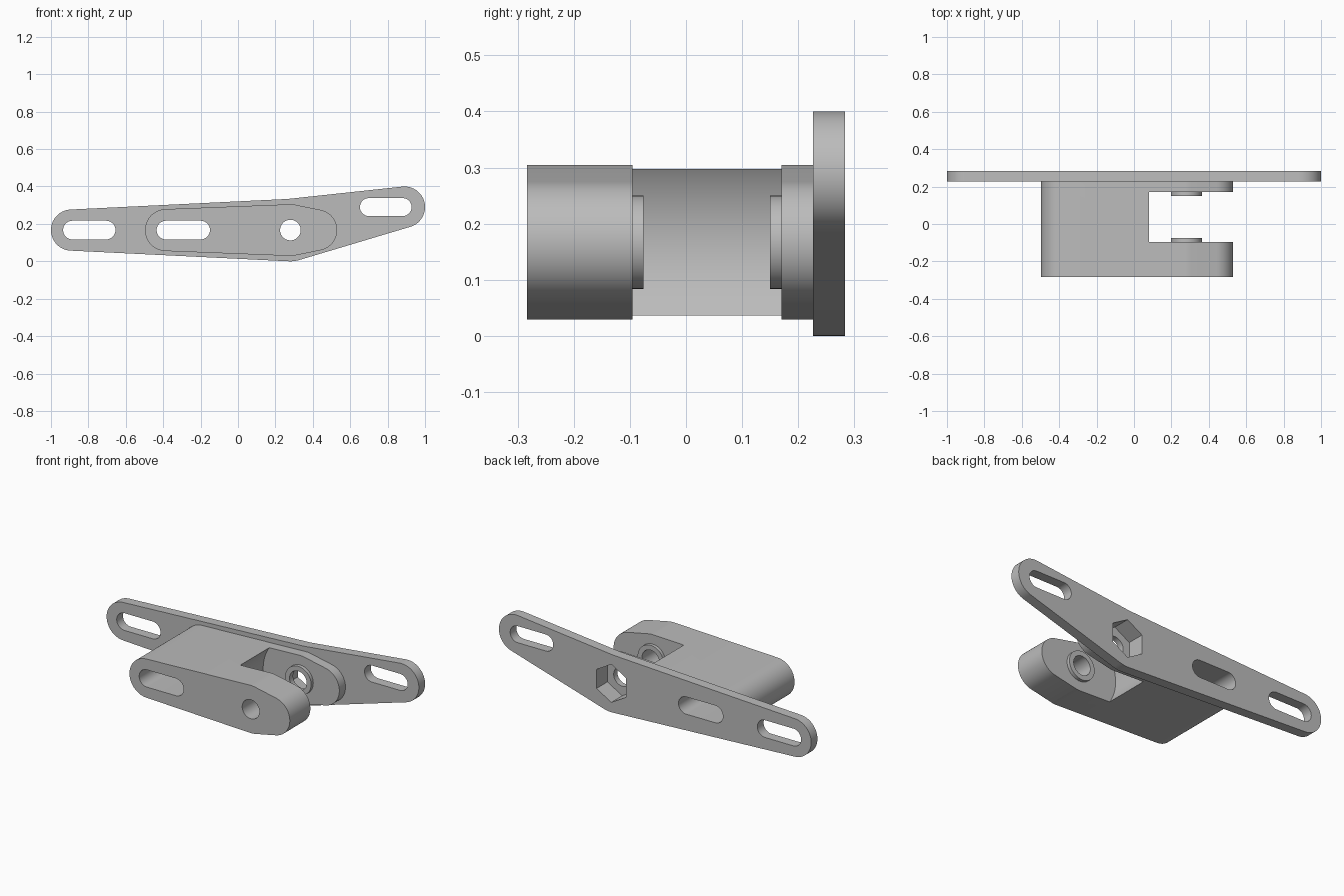
import bpy
import bmesh
from math import acos, atan2, cos, sin, hypot, pi, radians, ceil

if "Cube" in bpy.data.objects:
    bpy.data.objects.remove(bpy.data.objects["Cube"])

grey = bpy.data.materials.new("plain grey")
grey.use_nodes = True
tone = (0.5, 0.5, 0.5, 1)
grey.diffuse_color = tone
grey.node_tree.nodes["Principled BSDF"].inputs["Base Color"].default_value = tone

AXIS_Z = 0.167      # height of the pivot axis
PIVOT_X = 0.28


def belt(circles):
    """Outline of a belt running counter-clockwise round (x, z, radius) circles."""
    n = len(circles)
    normals = []
    for i, (x, z, r) in enumerate(circles):
        x2, z2, r2 = circles[(i + 1) % n]
        normals.append(atan2(z2 - z, x2 - x) - acos((r - r2) / hypot(x2 - x, z2 - z)))
    points = []
    for i, (x, z, r) in enumerate(circles):
        start = normals[i - 1]
        turn = (normals[i] - start + pi / 2) % (2 * pi) - pi / 2
        if turn < 0:        # inward corner: one shared point
            angles = [start + turn / 2]
        else:
            steps = max(2, ceil(turn / radians(6)))
            angles = [start + turn * k / steps for k in range(steps + 1)]
        points += [(x + r * cos(a), z + r * sin(a)) for a in angles]
    return points


def slot(x1, x2, z, r):
    return belt([(x1, z, r), (x2, z, r)])


def disc(r, sides=64):
    return [(PIVOT_X + r * cos(2 * pi * k / sides + pi / 2),
             AXIS_Z + r * sin(2 * pi * k / sides + pi / 2)) for k in range(sides)]


def prism(name, outline, y1, y2):
    """Extrude an x-z outline from y1 to y2."""
    bm = bmesh.new()
    face = bm.faces.new([bm.verts.new((x, y1, z)) for x, z in outline])
    new = bmesh.ops.extrude_face_region(bm, geom=[face])["geom"]
    bmesh.ops.translate(bm, vec=(0, y2 - y1, 0),
                        verts=[v for v in new if isinstance(v, bmesh.types.BMVert)])
    bmesh.ops.recalc_face_normals(bm, faces=bm.faces)
    mesh = bpy.data.meshes.new(name)
    bm.to_mesh(mesh)
    bm.free()
    mesh.materials.append(grey)
    obj = bpy.data.objects.new(name, mesh)
    bpy.context.collection.objects.link(obj)
    return obj


def activate(obj):
    bpy.ops.object.select_all(action="DESELECT")
    obj.select_set(True)
    bpy.context.view_layer.objects.active = obj


def cut(obj, outline, y1=-1, y2=1):
    cutter = prism("cutter", outline, y1, y2)
    cutter.hide_render = True
    mod = obj.modifiers.new("cut", "BOOLEAN")
    mod.operation = "DIFFERENCE"
    mod.solver = "EXACT"
    mod.object = cutter
    activate(obj)
    bpy.ops.object.modifier_apply(modifier=mod.name)
    bpy.data.objects.remove(cutter)


bore = disc(0.055)
hex_pocket = disc(0.11, 6)
body_slot = slot(-0.385, -0.2, AXIS_Z, 0.05)

# Mounting plate with two end slots
hub = (PIVOT_X, AXIS_Z, AXIS_Z)
plate = prism("mounting_plate", belt([(-0.89, AXIS_Z, 0.11), hub, (0.89, 0.29, 0.11), hub]),
              0.226, 0.283)
cut(plate, slot(-0.885, -0.705, AXIS_Z, 0.05))
cut(plate, slot(0.7, 0.88, 0.29, 0.048))
cut(plate, body_slot)
cut(plate, hex_pocket)

# Forked body with a rounded gap between its two arms
knuckle = (PIVOT_X, AXIS_Z, 0.138)
body = prism("forked_body", belt([(-0.385, AXIS_Z, 0.112), knuckle,
                                  (0.42, AXIS_Z, 0.11), knuckle]), -0.283, 0.226)
cut(body, slot(PIVOT_X, 1, AXIS_Z, 0.238), -0.095, 0.17)
cut(body, body_slot)
cut(body, bore)
cut(body, hex_pocket, 0.183, 1)

# Raised washers on the inner arm faces
washers = []
for name, y1, y2 in (("front_washer", -0.095, -0.076), ("back_washer", 0.15, 0.17)):
    washer = prism(name, disc(0.083), y1, y2)
    cut(washer, bore)
    washers.append(washer)

for obj in [plate, body] + washers:
    activate(obj)
    bpy.ops.object.shade_smooth_by_angle(angle=radians(25))
